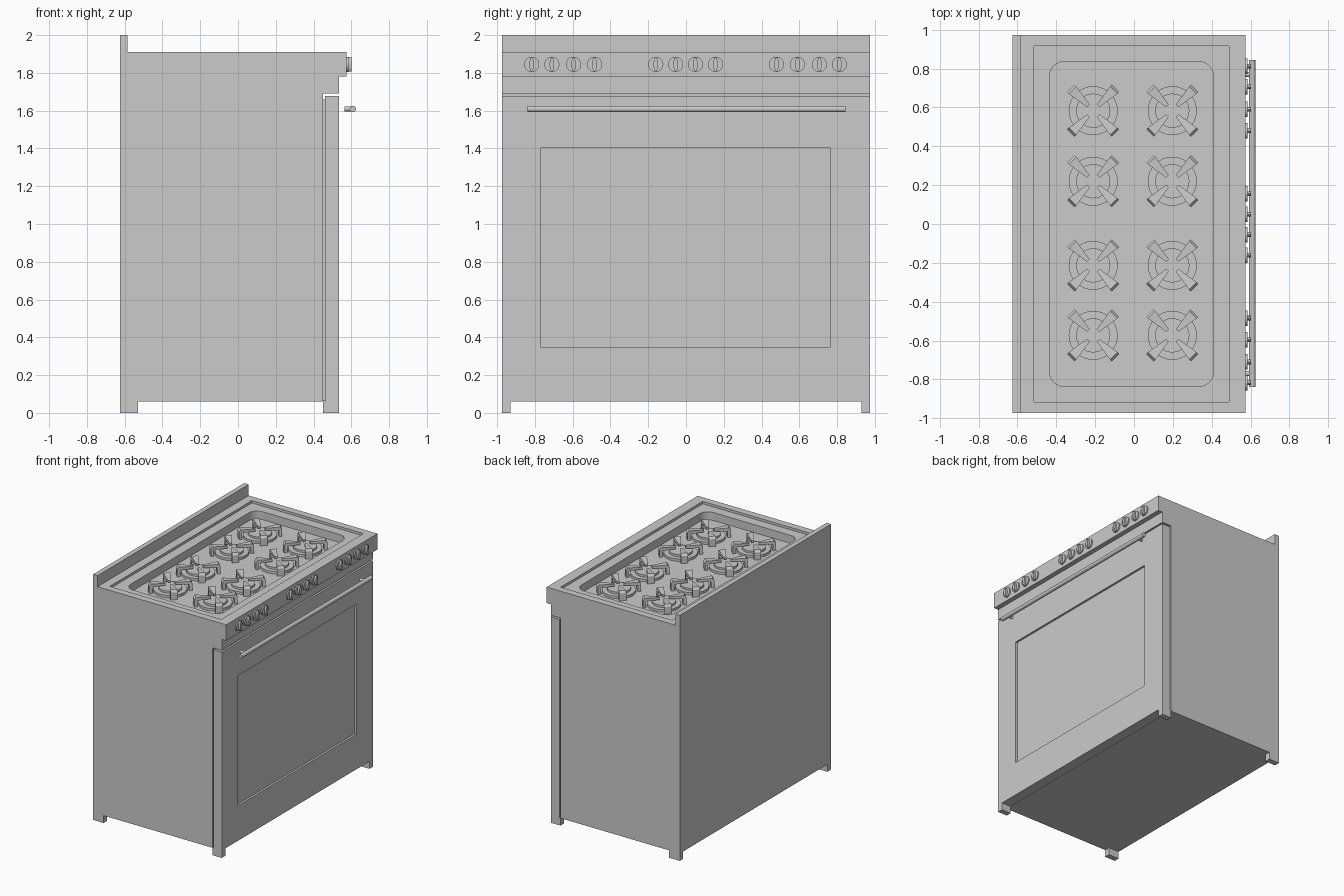
import bpy, bmesh
from math import radians, cos, sin, pi
from mathutils import Matrix, Vector

if "Cube" in bpy.data.objects:
    bpy.data.objects.remove(bpy.data.objects["Cube"])

HW = 0.973  # half width of the range along y


def finish(name, bm, smooth=False):
    bmesh.ops.recalc_face_normals(bm, faces=bm.faces)
    me = bpy.data.meshes.new(name)
    bm.to_mesh(me)
    bm.free()
    ob = bpy.data.objects.new(name, me)
    bpy.context.collection.objects.link(ob)
    if smooth:
        bpy.ops.object.select_all(action='DESELECT')
        ob.select_set(True)
        bpy.context.view_layer.objects.active = ob
        bpy.ops.object.shade_smooth_by_angle(angle=radians(35))
    return ob


def extrude(bm, pts, vec):
    """Add a prism: polygon points swept along vec."""
    face = bm.faces.new([bm.verts.new(p) for p in pts])
    out = bmesh.ops.extrude_face_region(bm, geom=[face], use_keep_orig=True)
    new = [v for v in out['geom'] if isinstance(v, bmesh.types.BMVert)]
    bmesh.ops.translate(bm, verts=new, vec=vec)


def box(bm, x, y, z):
    pts = [(x[0], y[0], z[0]), (x[1], y[0], z[0]), (x[1], y[1], z[0]), (x[0], y[1], z[0])]
    extrude(bm, pts, Vector((0, 0, z[1] - z[0])))


def make_box(name, x, y, z):
    bm = bmesh.new()
    box(bm, x, y, z)
    return finish(name, bm)


def cylinder(bm, a, b, r, r2=None, seg=32):
    a, b = Vector(a), Vector(b)
    d = b - a
    m = Matrix.Translation((a + b) / 2) @ d.to_track_quat('Z', 'Y').to_matrix().to_4x4()
    bmesh.ops.create_cone(bm, cap_ends=True, segments=seg, radius1=r,
                          radius2=r if r2 is None else r2, depth=d.length, matrix=m)


def rounded_rect(x, y, z, r, n=6):
    corners = [(x[1] - r, y[1] - r, 0), (x[0] + r, y[1] - r, 1),
               (x[0] + r, y[0] + r, 2), (x[1] - r, y[0] + r, 3)]
    return [(cx + r * cos((q + i / n) * pi / 2), cy + r * sin((q + i / n) * pi / 2), z)
            for cx, cy, q in corners for i in range(n + 1)]


def cut(ob, cutter):
    mod = ob.modifiers.new("cut", 'BOOLEAN')
    mod.operation, mod.solver, mod.object = 'DIFFERENCE', 'EXACT', cutter
    bpy.context.view_layer.update()
    me = bpy.data.meshes.new_from_object(ob.evaluated_get(bpy.context.evaluated_depsgraph_get()))
    ob.modifiers.clear()
    ob.data = me
    bpy.data.objects.remove(cutter)


# Body with overhanging control panel and backsplash
profile = [(-.625, .06), (.45, .06), (.45, 1.69), (.535, 1.69), (.535, 1.78),
           (.575, 1.78), (.575, 1.91), (-.585, 1.91), (-.585, 2), (-.625, 2)]
bm = bmesh.new()
extrude(bm, [(x, -HW, z) for x, z in profile], Vector((0, 2 * HW, 0)))
body = finish("range_body", bm)

# Stepped cooktop recess
cut(body, make_box("rim_cutter", (-.515, .49), (-.915, .915), (1.89, 1.95)))
FLOOR = 1.825
bm = bmesh.new()
extrude(bm, rounded_rect((-.435, .41), (-.835, .835), FLOOR, .075), Vector((0, 0, .12)))
cut(body, finish("well_cutter", bm))

# Oven door with recessed window, set off by a narrow groove
door = make_box("oven_door", (.46, .535), (-HW, HW), (.06, 1.677))
cut(door, make_box("window_cutter", (.518, .6), (-.767, .763), (.345, 1.405)))
make_box("door_gasket", (.445, .465), (-HW + .015, HW - .015), (.062, 1.66))

# Feet
bm = bmesh.new()
for s in (-1, 1):
    y = sorted((s * HW, s * (HW - .045)))
    box(bm, (-.625, -.53), y, (0, .06))
    box(bm, (.45, .535), y, (0, .06))
finish("feet", bm)

# Door handle with two standoffs
bm = bmesh.new()
cylinder(bm, (.608, -.838, 1.609), (.608, .845, 1.609), .017, seg=24)
for y in (-.77, .77):
    cylinder(bm, (.565, y, 1.609), (.605, y, 1.609), .013, seg=16)
finish("door_handle", bm, True)

# Control knobs: round base and pointed grip
bm = bmesh.new()
for y in (-.817, -.71, -.595, -.484, -.16, -.055, .05, .156, .479, .59, .706, .812):
    cylinder(bm, (.572, y, 1.845), (.585, y, 1.845), .04)
    grip = [(.58, y + .012 * cos(a), 1.845 + .038 * sin(a))
            for a in (i * pi / 8 for i in range(16))]
    extrude(bm, grip, Vector((.022, 0, 0)))
finish("control_knobs", bm, True)

# Burners and four-armed pan supports
burners = bmesh.new()
supports = bmesh.new()
arm = [(.162, FLOOR), (.162, 1.885), (.15, 1.903), (.035, 1.893), (.035, 1.875), (.138, 1.875), (.138, FLOOR)]
for cx in (-.21, .197):
    for cy in (-.573, -.213, .22, .583):
        cylinder(burners, (cx, cy, FLOOR - .002), (cx, cy, FLOOR + .02), .126)
        cylinder(burners, (cx, cy, FLOOR + .02), (cx, cy, FLOOR + .037), .088)
        for k in range(4):
            start = len(supports.verts)
            extrude(supports, [(r, -.027, z) for r, z in arm], Vector((0, .054, 0)))
            supports.verts.ensure_lookup_table()
            new = supports.verts[start:]
            for v in new:  # narrow toward the burner centre
                v.co.y *= .35 + .65 * min(1, (v.co.x - .035) / .115)
            m = Matrix.Translation((cx, cy, 0)) @ Matrix.Rotation(pi / 4 + k * pi / 2, 4, 'Z')
            bmesh.ops.transform(supports, matrix=m, verts=new)
finish("burners", burners, True)
finish("pan_supports", supports)
